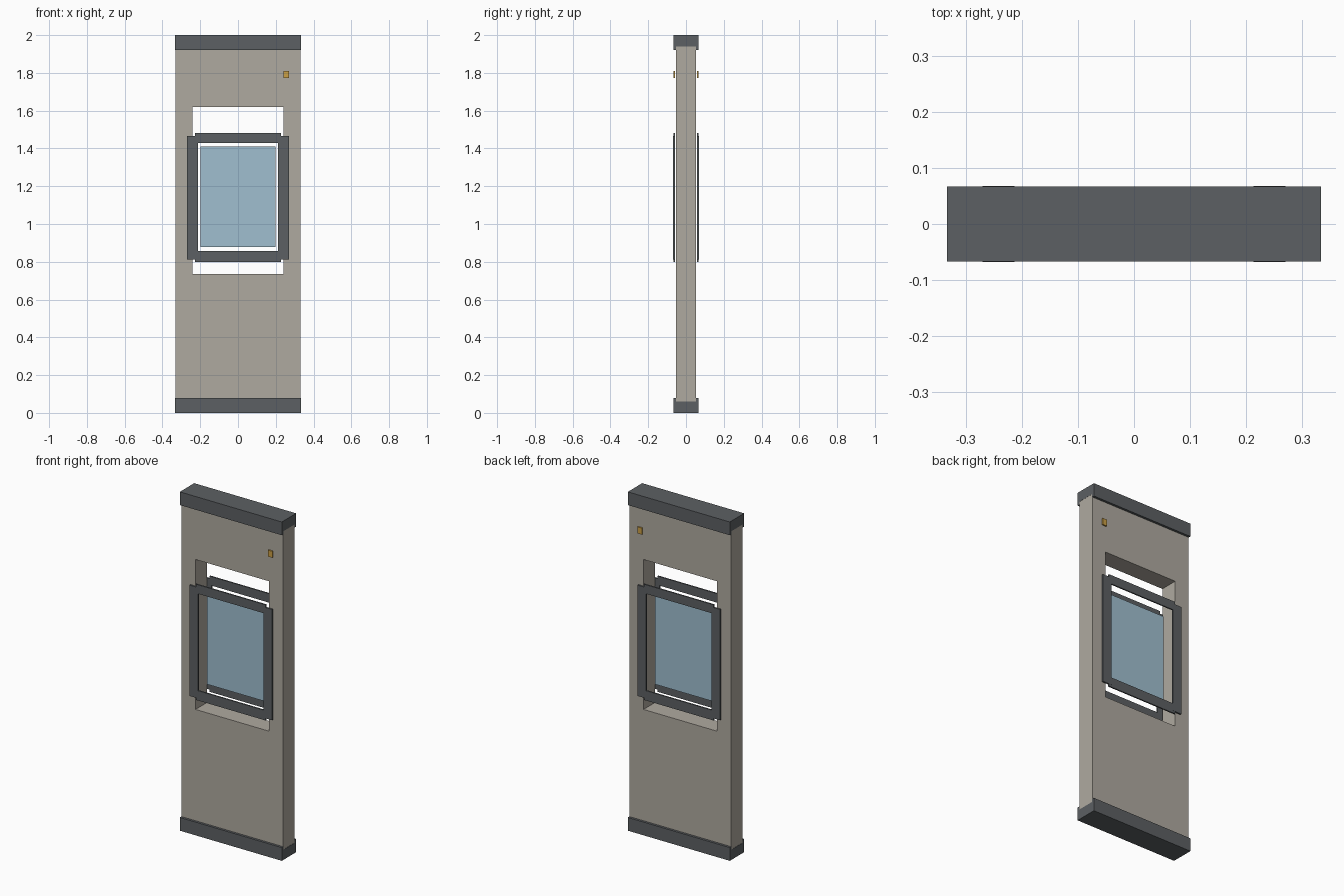
import bpy, bmesh

if "Cube" in bpy.data.objects:
    bpy.data.objects.remove(bpy.data.objects["Cube"])


def material(name, color):
    m = bpy.data.materials.new(name)
    m.diffuse_color = (*color, 1)
    m.use_nodes = True
    m.node_tree.nodes["Principled BSDF"].inputs["Base Color"].default_value = m.diffuse_color
    return m


STONE = material("warm_grey", (0.43, 0.40, 0.35))
DARK = material("dark_grey", (0.107, 0.117, 0.125))
GLASS = material("pale_blue", (0.35, 0.52, 0.63))
BRASS = material("brass", (0.60, 0.35, 0.06))


def finish(name, bm, mat):
    bmesh.ops.recalc_face_normals(bm, faces=bm.faces)
    me = bpy.data.meshes.new(name)
    bm.to_mesh(me)
    bm.free()
    me.materials.append(mat)
    ob = bpy.data.objects.new(name, me)
    bpy.context.collection.objects.link(ob)
    return ob


def box(name, x, y, z, mat):
    bm = bmesh.new()
    bmesh.ops.create_cube(bm, size=1)
    for v in bm.verts:
        for i, (a, b) in enumerate((x, y, z)):
            v.co[i] = a if v.co[i] < 0 else b
    return finish(name, bm, mat)


def channel(name, profile):
    # U section in the y-z plane, extruded across the width
    bm = bmesh.new()
    face = bm.faces.new([bm.verts.new((-0.333, y, z)) for y, z in profile])
    ext = bmesh.ops.extrude_face_region(bm, geom=[face])
    for v in ext["geom"]:
        if isinstance(v, bmesh.types.BMVert):
            v.co.x = 0.333
    return finish(name, bm, DARK)


# Door panel with window opening
bm = bmesh.new()
outer = [(-0.332, 0.06), (0.332, 0.06), (0.332, 1.94), (-0.332, 1.94)]
inner = [(-0.24, 0.735), (0.24, 0.735), (0.24, 1.62), (-0.24, 1.62)]
rings = [[bm.verts.new((x, y, z)) for x, z in loop]
         for y in (-0.053, 0.053) for loop in (outer, inner)]
for a, b in ((0, 1), (2, 3), (0, 2), (1, 3)):
    for i in range(4):
        j = (i + 1) % 4
        bm.faces.new((rings[a][i], rings[a][j], rings[b][j], rings[b][i]))
finish("door_panel", bm, STONE)

# Top and bottom channels gripping the panel
section = [(-0.067, 0), (0.067, 0), (0.067, 0.078), (0.053, 0.078),
           (0.053, 0.06), (-0.053, 0.06), (-0.053, 0.078), (-0.067, 0.078)]
channel("bottom_channel", section)
channel("top_channel", [(y, 2 - z) for y, z in section])

# Window trim and latch plate on both faces
for side, y in (("front", (-0.067, -0.059)), ("back", (0.059, 0.067))):
    yr = (y[0] - 0.001, y[1]) if side == "front" else (y[0], y[1] + 0.001)
    box(side + "_trim_left", (-0.27, -0.213), yr, (0.813, 1.467), DARK)
    box(side + "_trim_right", (0.213, 0.27), yr, (0.813, 1.467), DARK)
    box(side + "_trim_top", (-0.228, 0.228), y, (1.43, 1.483), DARK)
    box(side + "_trim_bottom", (-0.228, 0.228), y, (0.80, 0.858), DARK)
    box(side + "_latch_plate", (0.242, 0.271), y, (1.772, 1.81), BRASS)

# Glass pane in the middle of the opening
box("window_glass", (-0.198, 0.198), (-0.006, 0.006), (0.877, 1.41), GLASS)
